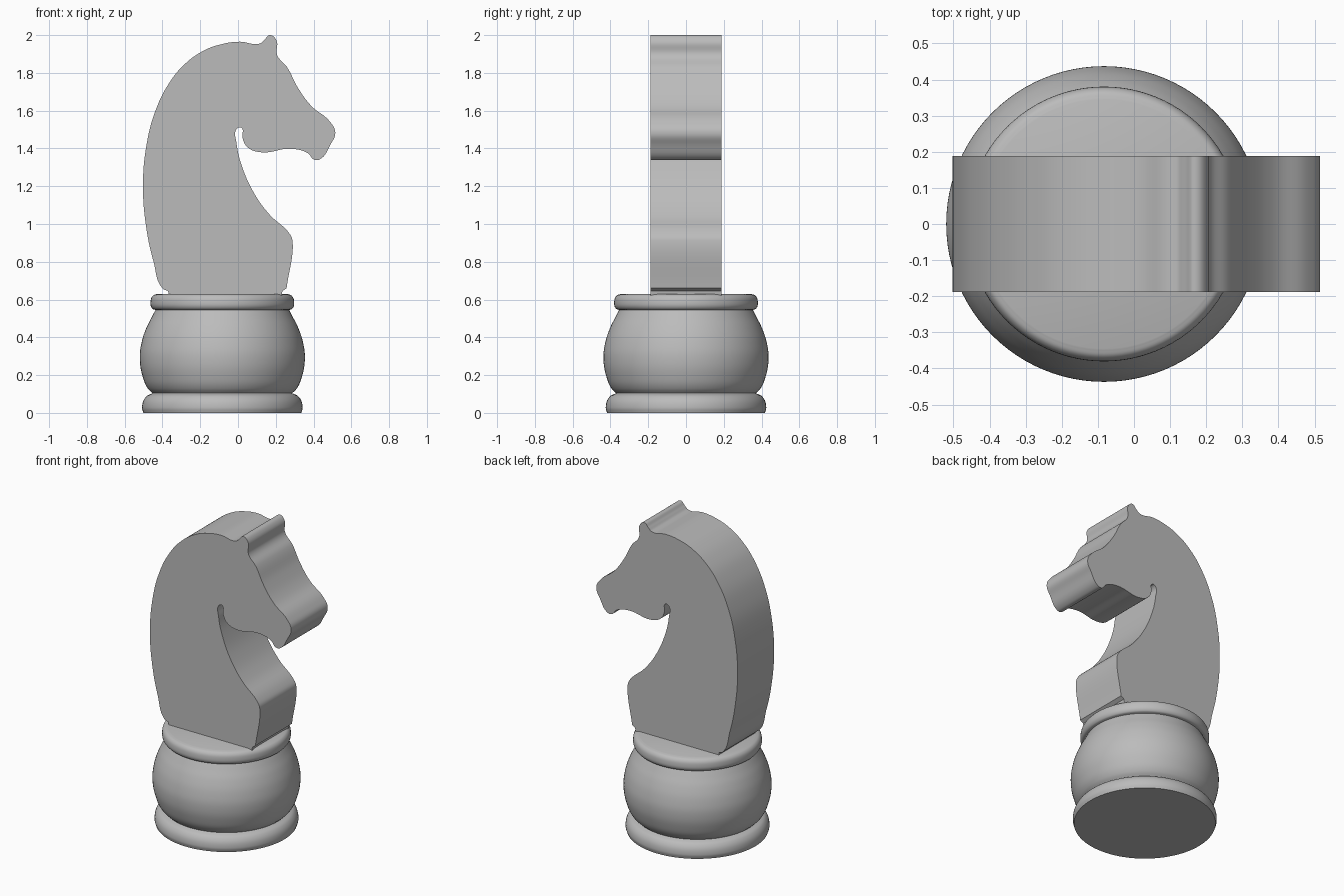
import bpy
import bmesh
import math
from mathutils import Matrix

cube = bpy.data.objects.get("Cube")
if cube:
    bpy.data.objects.remove(cube, do_unlink=True)

AXIS_X = -0.083
THICKNESS = 0.376

# Single plain grey finish
grey = bpy.data.materials.new("plain_grey")
grey.use_nodes = True
colour = (0.5, 0.5, 0.5, 1)
grey.diffuse_color = colour
grey.node_tree.nodes["Principled BSDF"].inputs["Base Color"].default_value = colour


def add_object(name, bm, angle):
    """Turn a bmesh into a smooth-shaded object with the grey finish."""
    bmesh.ops.recalc_face_normals(bm, faces=bm.faces)
    mesh = bpy.data.meshes.new(name)
    bm.to_mesh(mesh)
    bm.free()
    mesh.materials.append(grey)
    obj = bpy.data.objects.new(name, mesh)
    bpy.context.collection.objects.link(obj)
    bpy.ops.object.select_all(action="DESELECT")
    obj.select_set(True)
    bpy.context.view_layer.objects.active = obj
    bpy.ops.object.shade_smooth_by_angle(angle=math.radians(angle))
    return obj


def curve_mesh(name, points, corners, closed, resolution, extrude=0):
    """Smooth curve through the points, with sharp corners at given indices."""
    curve = bpy.data.curves.new(name, "CURVE")
    curve.dimensions = "2D"
    curve.fill_mode = "BOTH" if closed else "NONE"
    curve.resolution_u = resolution
    curve.extrude = extrude
    spline = curve.splines.new("BEZIER")
    spline.bezier_points.add(len(points) - 1)
    spline.use_cyclic_u = closed
    for i, (point, (x, z)) in enumerate(zip(spline.bezier_points, points)):
        point.co = (x, z, 0)
        kind = "VECTOR" if i in corners else "AUTO"
        point.handle_left_type = point.handle_right_type = kind
    helper = bpy.data.objects.new(name, curve)
    bpy.context.collection.objects.link(helper)
    bpy.context.view_layer.update()
    graph = bpy.context.evaluated_depsgraph_get()
    mesh = bpy.data.meshes.new_from_object(helper.evaluated_get(graph))
    bm = bmesh.new()
    bm.from_mesh(mesh)
    bpy.data.objects.remove(helper, do_unlink=True)
    bpy.data.curves.remove(curve)
    bpy.data.meshes.remove(mesh)
    # Stand the flat drawing upright
    bm.transform(Matrix.Rotation(math.pi / 2, 4, "X"))
    bmesh.ops.remove_doubles(bm, verts=bm.verts, dist=0.0001)
    return bm


# Turned base: foot ring, bulging body and collar ring in one profile
base_profile = [
    (0, 0), (.418, 0), (.425, .03), (.405, .085), (.37, .104),
    (.395, .13), (.421, .19), (.437, .285), (.428, .37), (.402, .45),
    (.372, .51), (.354, .545), (.372, .553), (.38, .59), (.368, .62),
    (.345, .63), (0, .63),
]
bm = curve_mesh("base_profile", base_profile, {0, 1, 4, 11, 15, 16}, False, 5)
bmesh.ops.spin(bm, geom=bm.verts[:] + bm.edges[:], axis=(0, 0, 1),
               cent=(0, 0, 0), angle=math.tau, steps=96)
bmesh.ops.remove_doubles(bm, verts=bm.verts, dist=0.0001)
bmesh.ops.translate(bm, verts=bm.verts, vec=(AXIS_X, 0, 0))
add_object("turned_base", bm, 40)

# Horse head: flat outline pushed out to a thick slab
nape = [
    (-.365, .617), (-.37, .645), (-.4, .66), (-.447, .8), (-.484, .97),
    (-.503, 1.2), (-.484, 1.42), (-.437, 1.6), (-.362, 1.75),
    (-.278, 1.85), (-.177, 1.92), (-.087, 1.952), (.01, 1.965),
]
ear = [(.115, 1.955), (.14, 1.975), (.168, 2), (.203, 1.973), (.207, 1.895)]
muzzle = [
    (.26, 1.83), (.315, 1.725), (.389, 1.624), (.484, 1.545), (.515, 1.485),
    (.489, 1.42), (.436, 1.344), (.405, 1.34), (.368, 1.376),
    (.28, 1.398), (.12, 1.38), (.05, 1.407), (.024, 1.455),
]
chest = [
    (.017, 1.51), (-.009, 1.5), (-.008, 1.43), (.019, 1.312), (.087, 1.16),
    (.167, 1.05), (.272, .95), (.288, .915), (.257, .66), (.235, .645),
    (.231, .617),
]
outline = nape + ear + muzzle + chest
last = len(outline) - 1
corners = {0, 1, last, last - 1, last - 2}
bm = curve_mesh("head_outline", outline, corners, True, 8, THICKNESS / 2)
add_object("horse_head", bm, 40)
